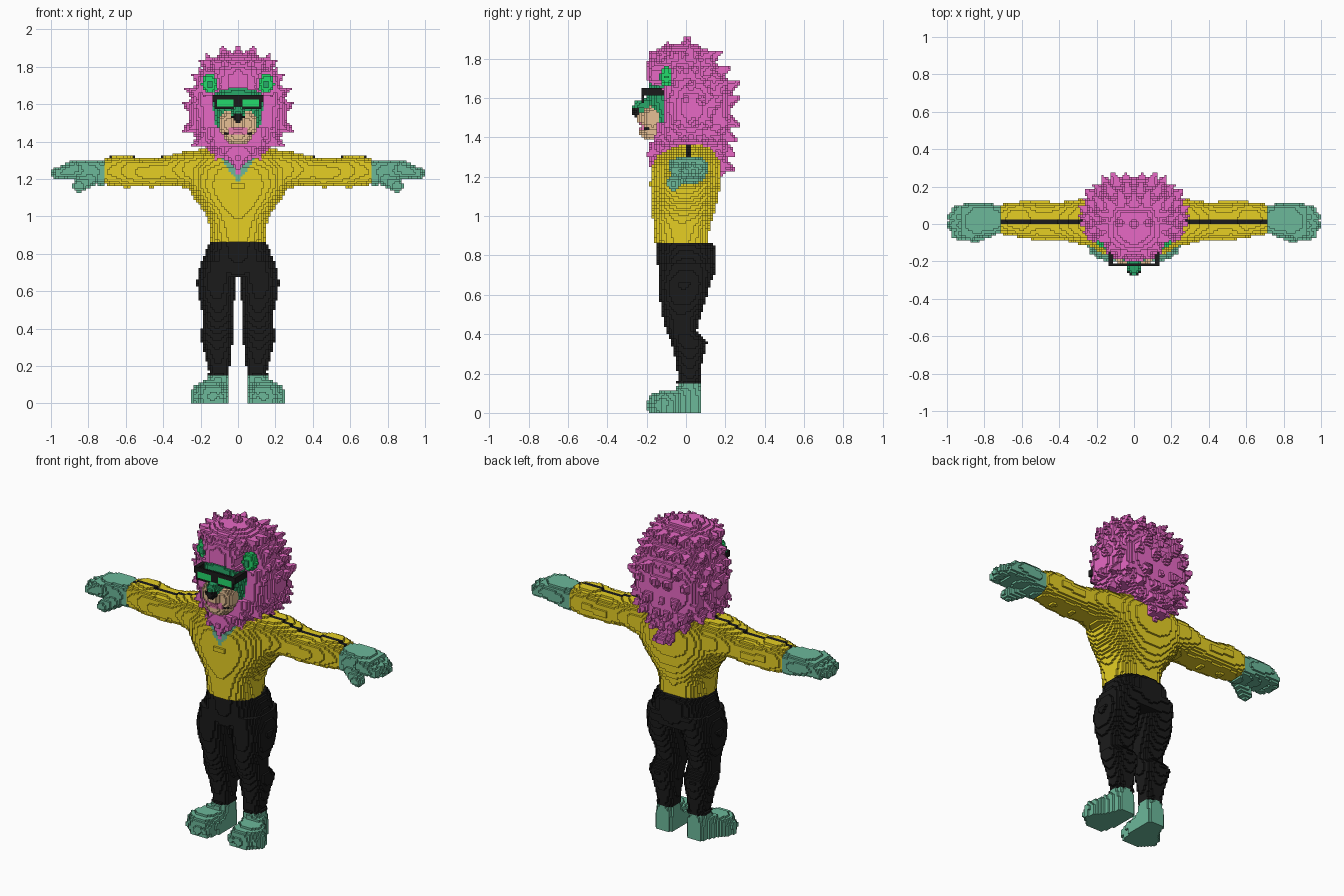
import bpy, bmesh, math, random
from mathutils import Vector

random.seed(4)
V = 0.0125          # block size
cells = {}          # block index on the +x half -> (part, colour)

if "Cube" in bpy.data.objects:
    bpy.data.objects.remove(bpy.data.objects["Cube"])

COLOURS = {
    "teal_skin": (108, 184, 154), "face_green": (40, 168, 106), "bright_green": (36, 218, 108),
    "black": (27, 27, 27), "yellow_cloth": (230, 207, 36), "magenta_hair": (234, 106, 199),
    "tan_muzzle": (233, 194, 150), "pink_mouth": (230, 122, 175),
}


def linear(c):
    c /= 255
    return c / 12.92 if c <= 0.04045 else ((c + 0.055) / 1.055) ** 2.4


def make_material(name, rgb):
    colour = [linear(c) for c in rgb] + [1]
    mat = bpy.data.materials.new(name)
    mat.use_nodes = True
    mat.diffuse_color = colour
    bsdf = mat.node_tree.nodes["Principled BSDF"]
    bsdf.inputs["Base Color"].default_value = colour
    bsdf.inputs["Roughness"].default_value = 0.8
    return mat


MATERIALS = {name: make_material(name, rgb) for name, rgb in COLOURS.items()}


# ---- block-filling helpers (only the +x half is stored, then mirrored) ----
def span(lo, hi):
    return range(math.floor(lo / V), math.ceil(hi / V) + 1)


def mid(n):
    return (n + 0.5) * V


def put(key, part, colour):
    if key[0] >= 0 and key[2] >= 0:
        cells[tuple(key)] = (part, colour)


def fill(part, colour, lo, hi, inside):
    for i in span(max(lo[0], 0), hi[0]):
        for j in span(lo[1], hi[1]):
            for k in span(lo[2], hi[2]):
                if inside(Vector((mid(i), mid(j), mid(k)))):
                    put((i, j, k), part, colour)


def blob(part, colour, centre, radii):
    c, r = Vector(centre), Vector(radii)
    fill(part, colour, c - r, c + r,
         lambda p: sum(((p[a] - c[a]) / r[a]) ** 2 for a in range(3)) <= 1)


def box(part, colour, lo, hi):
    fill(part, colour, lo, hi, lambda p: all(lo[a] <= p[a] <= hi[a] for a in range(3)))


def taper(part, colour, start, end, r0, r1):
    a, b = Vector(start), Vector(end)
    d, r = b - a, max(r0, r1)

    def inside(p):
        t = min(1, max(0, (p - a).dot(d) / d.length_squared))
        return (p - a - d * t).length <= r0 + (r1 - r0) * t
    fill(part, colour, [min(u, v) - r for u, v in zip(a, b)],
         [max(u, v) + r for u, v in zip(a, b)], inside)


def sample(stations, t):
    for s, e in zip(stations, stations[1:]):
        if s[0] <= t <= e[0]:
            f = (t - s[0]) / (e[0] - s[0])
            return [u + (v - u) * f for u, v in zip(s[1:], e[1:])]


def loft(part, colour, axis, stations, power=2.4):
    """Stations are (position, low and high on each remaining axis)."""
    u, v = [a for a in range(3) if a != axis]
    for n in span(stations[0][0], stations[-1][0]):
        bounds = sample(stations, mid(n))
        if not bounds:
            continue
        a0, a1, b0, b1 = bounds
        for a in span(a0, a1):
            for b in span(b0, b1):
                da = abs(2 * mid(a) - a0 - a1) / (a1 - a0)
                db = abs(2 * mid(b) - b0 - b1) / (b1 - b0)
                if da ** power + db ** power <= 1:
                    key = [n, n, n]
                    key[u], key[v] = a, b
                    put(key, part, colour)


def centred(rows):
    return [(z, -w, w, y0, y1) for z, w, y0, y1 in rows]


def carve(part, test):
    for key in [k for k, c in cells.items() if c[0] == part]:
        if test(*(mid(n) for n in key)):
            del cells[key]


# ---- feet ----
loft("foot", "teal_skin", 1, [
    (-.19, .085, .18, -.09, .09), (-.15, .065, .225, -.105, .105), (-.11, .055, .25, -.11, .11),
    (-.05, .05, .225, -.115, .115), (-.02, .05, .19, -.14, .14), (.04, .05, .165, -.16, .16),
    (.075, .06, .15, -.13, .13)], 4)
for x, y in ((.09, -.17), (.135, -.175), (.18, -.16), (.212, -.135)):
    taper("foot", "teal_skin", (x, -.11, .055), (x, y, .04), .038, .03)
loft("foot", "teal_skin", 2, [(.08, .05, .165, -.05, .075), (.18, .05, .155, -.04, .07)])

# ---- trousers ----
loft("leg", "black", 2, [
    (.15, .045, .165, -.05, .085), (.17, .048, .155, -.04, .07), (.27, .035, .18, -.05, .085),
    (.36, .026, .205, -.075, .108), (.42, .026, .19, -.1, .055), (.48, .024, .187, -.118, .07),
    (.58, .017, .217, -.135, .105), (.66, .01, .22, -.142, .125), (.76, .0, .2, -.14, .15)])
loft("trousers", "black", 2, centred([
    (.68, .2, -.13, .14), (.76, .19, -.145, .152), (.83, .168, -.148, .155),
    (.865, .15, -.15, .13)]))

# ---- arms and shirt ----
loft("arm", "yellow_cloth", 0, [
    (.18, -.13, .14, 1.12, 1.36), (.28, -.11, .135, 1.15, 1.35), (.34, -.095, .125, 1.165, 1.335),
    (.40, -.085, .115, 1.16, 1.32), (.46, -.09, .12, 1.155, 1.31), (.52, -.085, .12, 1.16, 1.31),
    (.60, -.075, .12, 1.155, 1.33), (.66, -.06, .115, 1.16, 1.325), (.712, -.055, .105, 1.17, 1.31)])
loft("shirt", "yellow_cloth", 2, centred([
    (.86, .145, -.16, .115), (.95, .152, -.165, .12), (1, .165, -.17, .14), (1.05, .2, -.175, .155),
    (1.1, .237, -.18, .165), (1.17, .275, -.182, .177), (1.25, .28, -.175, .18),
    (1.31, .26, -.15, .165), (1.365, .16, -.06, .13)]), 2.5)

# open collar and sleeve stripes
for (i, j, k), (part, colour) in list(cells.items()):
    x, y, z = mid(i), mid(j), mid(k)
    if part == "shirt" and y < -.08 and x < (z - 1.18) * .7:
        cells[i, j, k] = ("neck", "teal_skin")
    if part in ("shirt", "arm") and x > .2 and j in (0, 1) and z > 1.25:
        if (i, j, k + 1) not in cells:
            cells[i, j, k] = (part, "black")

# ---- hands ----
loft("hand", "teal_skin", 0, [
    (.712, -.05, .10, 1.165, 1.295), (.76, -.06, .107, 1.17, 1.305), (.84, -.07, .112, 1.19, 1.305),
    (.92, -.085, .105, 1.2, 1.29)], 2.8)
for y, tip in ((-.055, .95), (-.006, .968), (.04, .966), (.078, .94)):
    taper("hand", "teal_skin", (.87, y, 1.257), (tip, y * .9, 1.23), .036, .031)
taper("hand", "teal_skin", (.78, -.03, 1.205), (.85, -.065, 1.163), .042, .035)

# ---- mane: rounded front, squarer back, short swept tufts ----
mane = centred([
    (1.2, .012, .1, .19), (1.22, .02, -.17, .2), (1.26, .04, -.192, .205), (1.32, .12, -.195, .21),
    (1.38, .195, -.185, .215), (1.45, .247, -.17, .222), (1.52, .268, -.165, .23),
    (1.62, .26, -.175, .232), (1.7, .23, -.2, .205), (1.78, .192, -.195, .155),
    (1.84, .15, -.155, .095), (1.88, .07, -.09, .05)])
loft("mane", "magenta_hair", 2, mane, 2)
loft("mane", "magenta_hair", 2, [(z, x0 * .82, x1 * .82, .02, y1) for z, x0, x1, y0, y1 in mane], 3.5)
for ring in range(8):
    z = 1.27 + ring * .075
    x0, x1, y0, y1 = sample(mane, z)
    for step in range(8):
        turn = math.radians(-80 + step * 23 + (ring % 2) * 11)
        out = Vector((math.cos(turn), math.sin(turn), 0))
        bulge = 1.1 if .4 < out.y < .95 else 1
        root = Vector((out.x * x1 * bulge, (y0 + y1) / 2 + out.y * (y1 - y0) / 2 * bulge, z))
        reach = .022 + random.uniform(-.01, .012)
        sweep = Vector((0, .012, .035 if z > 1.5 else -.035))
        if z > 1.3 or out.y > .3:
            taper("mane", "magenta_hair", root - out * .045, root + out * reach + sweep, .052, .01)
for x, y, z in ((0, 0, 1.915), (.085, .01, 1.91), (.04, .1, 1.85), (.045, -.09, 1.875),
                (.17, .02, 1.865), (.12, .1, 1.835), (.11, -.1, 1.845), (.21, .06, 1.79),
                (.045, -.17, 1.81)):
    taper("mane", "magenta_hair", (x * .75, y * .8, z - .1), (x, y, z), .055, .008)
carve("mane", lambda x, y, z: y < -.11 and 1.48 < z < 1.6 + .085 * math.cos(x * 6))
carve("mane", lambda x, y, z: y < -.145 and x < .12 and 1.38 < z < 1.5)
carve("mane", lambda x, y, z: y < -.08 and math.hypot(x - .165, z - 1.715) < .065)
carve("mane", lambda x, y, z: y < -.205)

# ---- head, muzzle and ears ----
loft("head", "face_green", 2, centred([
    (1.4, .09, -.14, .08), (1.5, .13, -.165, .08), (1.6, .137, -.2, .08),
    (1.66, .128, -.19, .08), (1.7, .1, -.16, .08)]), 2.8)
blob("muzzle", "tan_muzzle", (.05, -.17, 1.495), (.055, .055, .066))
blob("muzzle", "tan_muzzle", (0, -.19, 1.495), (.055, .062, .05))
blob("muzzle", "tan_muzzle", (0, -.175, 1.435), (.08, .062, .05))
taper("head", "face_green", (0, -.17, 1.575), (0, -.24, 1.555), .045, .032)
blob("nose", "black", (0, -.252, 1.528), (.034, .022, .026))
for (i, j, k), (part, colour) in list(cells.items()):
    x, z = mid(i), mid(k)
    if part == "muzzle" and (i, j - 1, k) not in cells:
        if x < .045 and 1.435 < z < 1.47:
            cells[i, j, k] = ("muzzle", "pink_mouth")
        elif .045 < x < .07 and 1.435 < z < 1.45:
            cells[i, j, k] = ("muzzle", "black")
blob("ear", "bright_green", (.152, -.1, 1.71), (.043, .03, .055))
blob("ear", "face_green", (.15, -.125, 1.705), (.018, .02, .025))

# ---- glasses ----
box("glasses", "black", (0, -.23, 1.575), (.125, -.207, 1.645))
box("glasses", "bright_green", (.03, -.23, 1.582), (.112, -.207, 1.63))
box("glasses", "black", (.11, -.23, 1.612), (.137, -.11, 1.645))

# ---- mirror the blocks and skin every part with its visible faces ----
PAIRED = {"foot", "leg", "arm", "hand", "ear"}
parts = {}
for (i, j, k), (part, colour) in cells.items():
    for side, key in (("left_", (i, j, k)), ("right_", (-1 - i, j, k))):
        name = side + part if part in PAIRED else part
        parts.setdefault(name, {})[key] = colour
solid = {key for blocks in parts.values() for key in blocks}

for name, blocks in parts.items():
    bm, corners = bmesh.new(), {}
    slots = sorted(set(blocks.values()))

    def corner(c):
        if c not in corners:
            corners[c] = bm.verts.new([n * V for n in c])
        return corners[c]

    for key, colour in blocks.items():
        for axis in range(3):
            for way in (0, 1):
                beside = list(key)
                beside[axis] += 2 * way - 1
                if tuple(beside) in solid:
                    continue
                quad = []
                for du, dv in ((0, 0), (1, 0), (1, 1), (0, 1)):
                    c = list(key)
                    c[axis] += way
                    c[(axis + 1) % 3] += du
                    c[(axis + 2) % 3] += dv
                    quad.append(corner(tuple(c)))
                face = bm.faces.new(quad if way else quad[::-1])
                face.material_index = slots.index(colour)
    mesh = bpy.data.meshes.new(name)
    bm.to_mesh(mesh)
    bm.free()
    for slot in slots:
        mesh.materials.append(MATERIALS[slot])
    bpy.context.collection.objects.link(bpy.data.objects.new(name, mesh))
